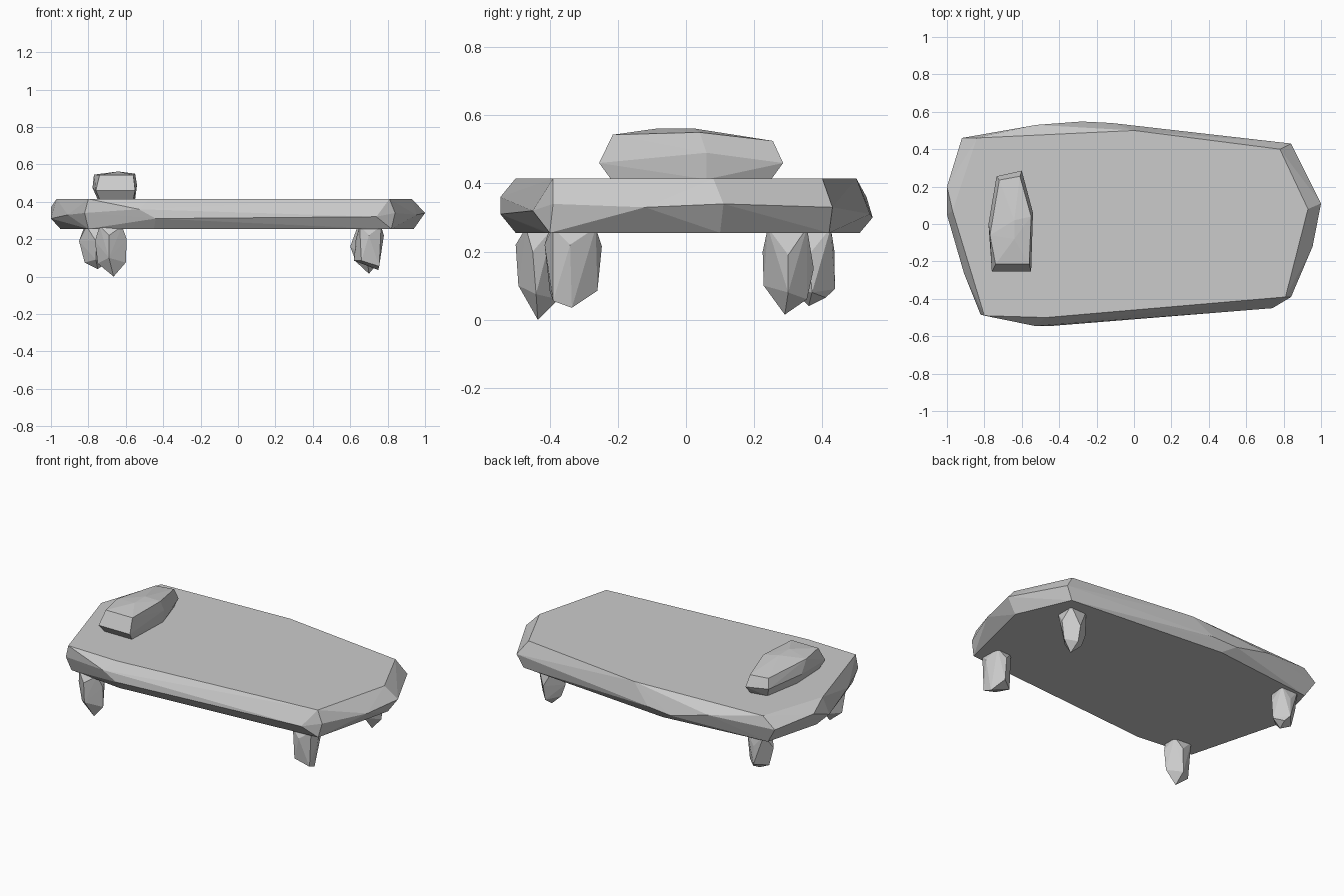
import bpy, bmesh

grey = bpy.data.materials.new("plain grey")
grey.diffuse_color = (0.6, 0.6, 0.6, 1)


def hull(name, points):
    """Flat-faced faceted solid wrapped round a few corner points."""
    bm = bmesh.new()
    for p in points:
        bm.verts.new(p)
    res = bmesh.ops.convex_hull(bm, input=bm.verts[:])
    junk = {g for g in res["geom_interior"] + res["geom_unused"]
            if isinstance(g, bmesh.types.BMVert)}
    bmesh.ops.delete(bm, geom=list(junk), context='VERTS')
    bmesh.ops.recalc_face_normals(bm, faces=bm.faces[:])
    me = bpy.data.meshes.new(name)
    bm.to_mesh(me)
    bm.free()
    me.materials.append(grey)
    ob = bpy.data.objects.new(name, me)
    bpy.context.collection.objects.link(ob)
    return ob


def level(z, outline):
    return [(x, y, z) for x, y in outline]


# Mattress slab: flat top and bottom with a bulging faceted rim
top = level(0.415, [(-0.84, 0.46), (0, 0.5), (0.78, 0.4), (0.93, 0.08), (0.81, -0.39),
                    (0.1, -0.45), (-0.47, -0.5), (-0.8, -0.49), (-0.97, 0.07)])
bottom = level(0.255, [(-0.86, 0.44), (-0.2, 0.51), (0.8, 0.42), (0.94, 0.1), (0.82, -0.4),
                       (0.7, -0.41), (-0.45, -0.5), (-0.8, -0.46), (-0.95, 0.1)])
rim = [(-0.92, 0.46, 0.35), (-0.52, 0.53, 0.36), (-0.28, 0.548, 0.3), (-0.12, 0.54, 0.31),
       (0.84, 0.43, 0.33), (1.0, 0.11, 0.34), (0.955, -0.12, 0.33), (0.84, -0.39, 0.34),
       (0.74, -0.45, 0.32), (-0.44, -0.545, 0.31), (-0.53, -0.545, 0.36),
       (-0.82, -0.485, 0.34), (-0.91, -0.26, 0.33), (-1.0, 0.05, 0.31), (-1.0, 0.2, 0.37)]
hull("mattress", top + bottom + rim)

# Pillow
hull("pillow", [
    (-0.74, -0.22, 0.412), (-0.56, -0.22, 0.412), (-0.55, 0.06, 0.412), (-0.61, 0.25, 0.412),
    (-0.71, 0.23, 0.412), (-0.75, 0.0, 0.412),
    (-0.76, -0.255, 0.46), (-0.55, -0.255, 0.46), (-0.54, 0.06, 0.49), (-0.6, 0.285, 0.46),
    (-0.735, 0.255, 0.47), (-0.778, 0.0, 0.475),
    (-0.74, -0.215, 0.543), (-0.56, -0.215, 0.543), (-0.77, -0.06, 0.545), (-0.64, -0.08, 0.562),
    (-0.64, 0.02, 0.562), (-0.55, 0.04, 0.55), (-0.61, 0.255, 0.525), (-0.72, 0.235, 0.525)])

# Four irregular stubby legs, tucked slightly into the mattress
hull("front_left_leg", [
    (-0.74, -0.47, 0.27), (-0.62, -0.47, 0.27), (-0.62, -0.39, 0.27), (-0.73, -0.38, 0.27),
    (-0.765, -0.44, 0.19), (-0.69, -0.5, 0.22), (-0.595, -0.45, 0.2), (-0.66, -0.365, 0.2),
    (-0.75, -0.43, 0.07), (-0.69, -0.492, 0.1), (-0.6, -0.44, 0.075), (-0.67, -0.375, 0.06),
    (-0.665, -0.435, 0.0)])
hull("front_right_leg", [
    (0.65, -0.4, 0.27), (0.765, -0.39, 0.27), (0.76, -0.265, 0.27), (0.66, -0.27, 0.27),
    (0.63, -0.33, 0.2), (0.7, -0.415, 0.22), (0.78, -0.34, 0.22), (0.71, -0.247, 0.215),
    (0.62, -0.33, 0.085), (0.66, -0.4, 0.085), (0.755, -0.39, 0.055), (0.71, -0.26, 0.085),
    (0.75, -0.335, 0.035)])
hull("back_right_leg", [
    (0.64, 0.25, 0.27), (0.75, 0.24, 0.27), (0.75, 0.355, 0.27), (0.64, 0.35, 0.27),
    (0.6, 0.3, 0.16), (0.69, 0.225, 0.2), (0.77, 0.3, 0.19), (0.7, 0.375, 0.15),
    (0.63, 0.3, 0.08), (0.69, 0.228, 0.1), (0.755, 0.3, 0.08), (0.7, 0.355, 0.06),
    (0.7, 0.29, 0.015)])
hull("back_left_leg", [
    (-0.81, 0.33, 0.27), (-0.72, 0.32, 0.27), (-0.71, 0.425, 0.27), (-0.82, 0.425, 0.27),
    (-0.85, 0.37, 0.19), (-0.76, 0.295, 0.19), (-0.69, 0.36, 0.19), (-0.76, 0.436, 0.2),
    (-0.82, 0.37, 0.075), (-0.76, 0.31, 0.09), (-0.69, 0.37, 0.08), (-0.76, 0.437, 0.09),
    (-0.75, 0.36, 0.04), (-0.74, 0.41, 0.065)])
